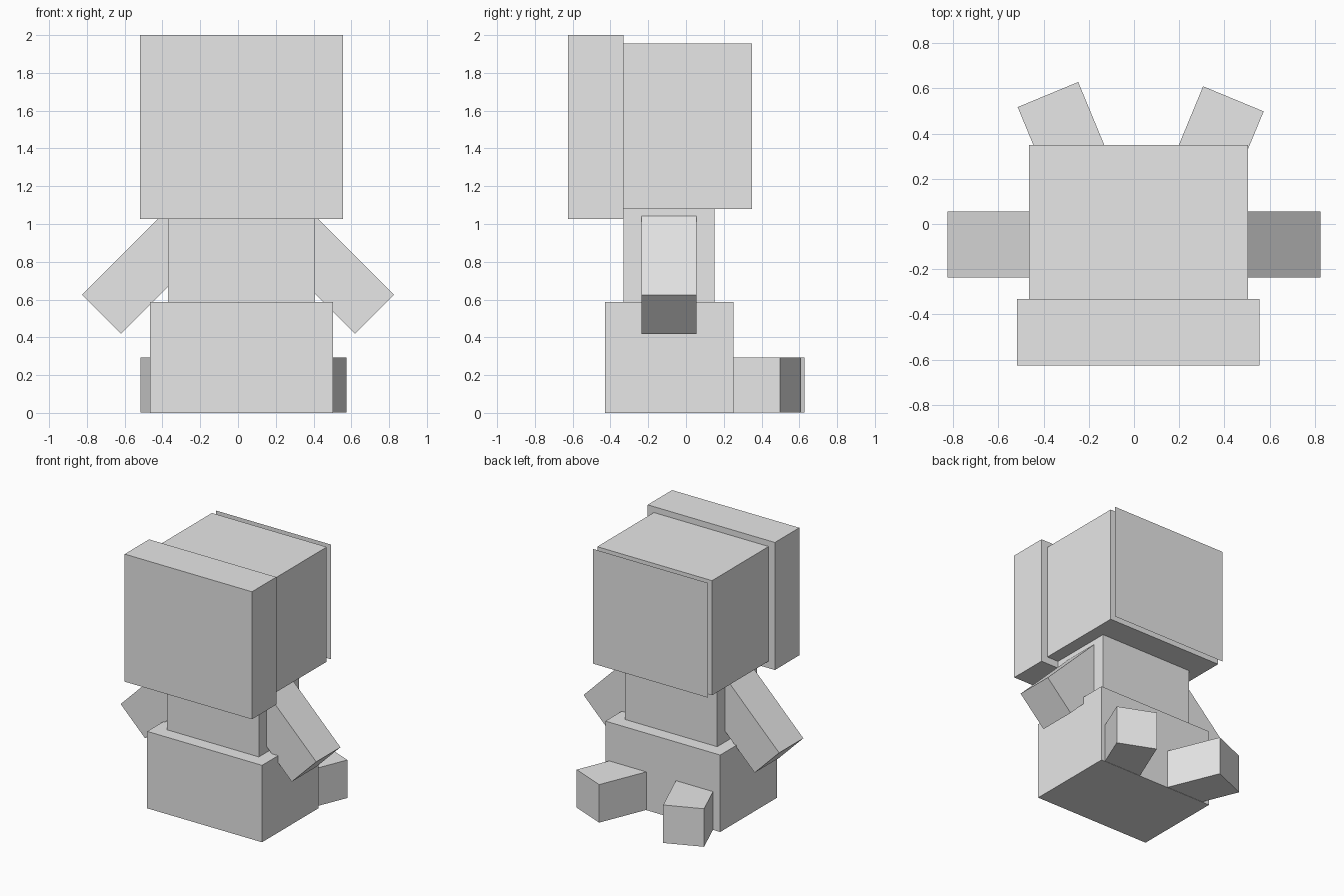
import bpy
from math import radians
from mathutils import Matrix, Vector

cube = bpy.data.objects.get("Cube")
if cube:
    bpy.data.objects.remove(cube, do_unlink=True)

# Single plain grey
grey = bpy.data.materials.new("plain_grey")
grey.use_nodes = True
colour = (0.8, 0.8, 0.8, 1)
grey.diffuse_color = colour
grey.node_tree.nodes["Principled BSDF"].inputs["Base Color"].default_value = colour


def finish(name):
    obj = bpy.context.object
    obj.name = obj.data.name = name
    obj.data.materials.append(grey)
    return obj


def block(name, x, y, z):
    """Upright box given by its (low, high) range on each axis."""
    ranges = (x, y, z)
    bpy.ops.mesh.primitive_cube_add(size=1)
    obj = finish(name)
    centre = Vector([(a + b) / 2 for a, b in ranges])
    size = [b - a for a, b in ranges]
    obj.data.transform(Matrix.Translation(centre) @ Matrix.Diagonal((*size, 1)))
    return obj


def limb(name, tip, angle, axis, width, length):
    """Square box hanging inward from its tip, turned about one axis.
    Its length runs along z for axis Y and along y for axis Z."""
    along = Vector((0, 0, 1)) if axis == 'Y' else Vector((0, -1, 0))
    half = Vector([length / 2 if c else width / 2 for c in along])
    bpy.ops.mesh.primitive_cube_add(size=2)
    obj = finish(name)
    obj.data.transform(Matrix.Translation(tip)
                       @ Matrix.Rotation(radians(angle), 4, axis)
                       @ Matrix.Translation(along * length / 2)
                       @ Matrix.Diagonal((*half, 1)))
    return obj


# Body, torso and head
block("lower_body", (-0.465, 0.504), (-0.43, 0.252), (0, 0.587))
block("torso", (-0.37, 0.407), (-0.33, 0.152), (0.587, 1.08))
block("head", (-0.465, 0.504), (-0.332, 0.35), (1.08, 1.955))
block("head_slab", (-0.518, 0.556), (-0.626, -0.332), (1.027, 2.0))

# Thin sheet floating just off the head
bpy.ops.mesh.primitive_plane_add(size=1)
sheet = finish("face_sheet")
sheet.data.transform(Matrix.Translation((0.02, 0.398, 1.518))
                     @ Matrix.Rotation(radians(-90), 4, 'X')
                     @ Matrix.Diagonal((0.969, 0.875, 1, 1)))

# Arms splay outward, feet splay sideways
for side, s in (("left", 1), ("right", -1)):
    limb(side + "_arm", (s * 0.722, -0.09, 0.522), -45 * s, 'Y', 0.292, 0.64)
limb("left_foot", (0.44, 0.554, 0.147), -22.5, 'Z', 0.29, 0.48)
limb("right_foot", (-0.381, 0.573, 0.147), 22.5, 'Z', 0.29, 0.48)
